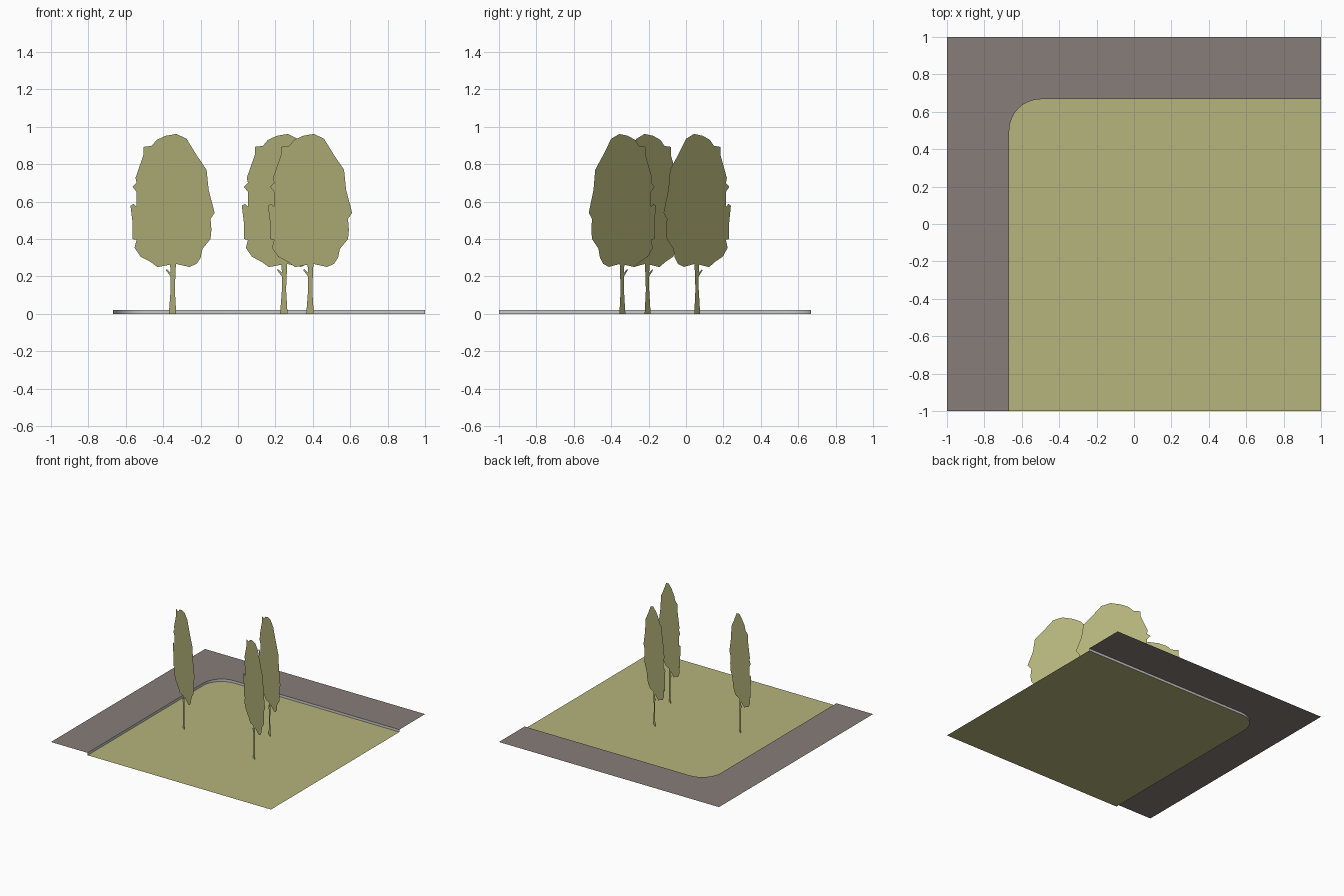
import bpy, bmesh, math

if "Cube" in bpy.data.objects:
    bpy.data.objects.remove(bpy.data.objects["Cube"])

S, E, R, H = 1.0, 0.667, 0.167, 0.02   # half size, kerb line, corner radius, kerb height
TREE_SLOPE = -0.8                      # tree cards stand diagonally


def material(name, rgb):
    m = bpy.data.materials.new(name)
    m.diffuse_color = (*rgb, 1)
    m.use_nodes = True
    m.node_tree.nodes["Principled BSDF"].inputs["Base Color"].default_value = m.diffuse_color
    return m


def make(name, verts, faces, mat=None, smooth=False):
    me = bpy.data.meshes.new(name)
    me.from_pydata(verts, [], faces)
    bm = bmesh.new()
    bm.from_mesh(me)
    bmesh.ops.triangulate(bm, faces=[f for f in bm.faces if len(f.verts) > 4])
    bm.to_mesh(me)
    bm.free()
    if mat:
        me.materials.append(mat)
    if smooth:
        for p in me.polygons:
            p.use_smooth = True
    ob = bpy.data.objects.new(name, me)
    bpy.context.collection.objects.link(ob)
    return ob


grass_mat = material("grass", (0.46, 0.46, 0.20))
paving_mat = material("paving", (0.24, 0.205, 0.19))
tree_mat = material("foliage", (0.46, 0.46, 0.20))

# Kerb line: front edge, rounded back-left corner, right edge
N = 8
line = [(-E, -S)]
for i in range(N + 1):
    a = math.pi - i * math.pi / 2 / N
    line.append((-E + R + R * math.cos(a), E - R + R * math.sin(a)))
line.append((S, E))

# Lawn
lawn = [(x, y, 0) for x, y in line] + [(S, -S, 0)]
make("lawn", lawn, [list(reversed(range(len(lawn))))], grass_mat)

# Raised pavement around two sides
pave = [(x, y, H) for x, y in line] + [(S, S, H), (-S, S, H), (-S, -S, H)]
make("pavement", pave, [list(range(len(pave)))], paving_mat)

# Kerb wall, facing the lawn
n = len(line)
kerb = [(x, y, z) for z in (0, H) for x, y in line]
make("kerb", kerb, [(i, i + 1, n + i + 1, n + i) for i in range(n - 1)], smooth=True)

# Flat tree outline (across, up), in hundredths, clockwise from trunk foot
outline = [
    (-2, 0), (-1, 13), (-1, 20), (-3.5, 23.2), (-3.2, 24), (-1, 22), (-1.3, 26.3),
    (-8, 25), (-11.8, 27.8), (-17, 30.5), (-20.3, 35.3), (-19.2, 39.6),
    (-21.4, 40), (-21.4, 49.2), (-22.5, 57.8), (-20.8, 58.8), (-19.2, 57.2),
    (-19.2, 65.2), (-21.4, 68), (-19.2, 70), (-19.8, 72.7), (-15.5, 85),
    (-15.5, 89.3), (-11.2, 89.8), (-8.5, 93), (-3.7, 95.2), (2.1, 96.2),
    (7.5, 93.6), (12.8, 85), (18.2, 77), (19.3, 66.3), (21.4, 58.3),
    (22.5, 54), (20.3, 50.8), (20.8, 45), (20.3, 40), (16, 34.8),
    (15, 30), (12.8, 26.7), (9, 25.1), (1.8, 26.7), (1.2, 13), (2, 0),
]

# Three identical trees
for k, (tx, ty) in enumerate([(-0.35, -0.205), (0.245, 0.06), (0.385, -0.34)]):
    pts = [(u / 100, TREE_SLOPE * u / 100, z / 100) for u, z in outline]
    tree = make(f"tree_{k + 1}", pts, [list(reversed(range(len(pts))))], tree_mat)
    tree.location = (tx, ty, 0)
